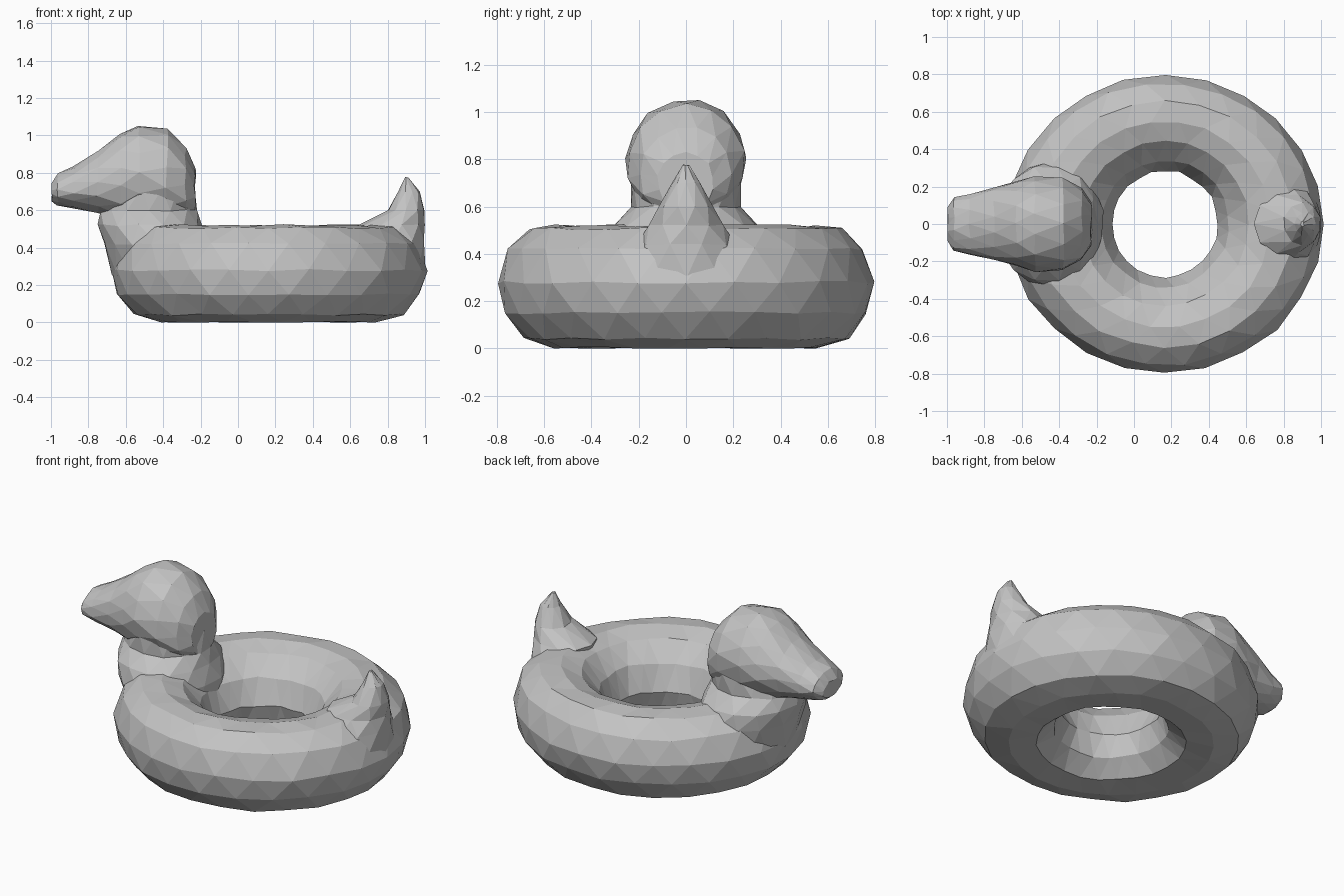
import bpy, bmesh, math, random
from mathutils import Vector

random.seed(4)
if "Cube" in bpy.data.objects:
    bpy.data.objects.remove(bpy.data.objects["Cube"])

GREY = (0.55, 0.55, 0.55, 1)
mat = bpy.data.materials.new("plain grey")
mat.use_nodes = True
mat.diffuse_color = GREY
bsdf = next(n for n in mat.node_tree.nodes if n.type == 'BSDF_PRINCIPLED')
bsdf.inputs["Base Color"].default_value = GREY


def skin(name, sections, place, sides, closed=False, jitter=0.006):
    """Join loops of points with staggered triangles; place(section, angle) gives a point."""
    bm = bmesh.new()
    loops = []
    for i, sec in enumerate(sections):
        loop = []
        for j in range(sides):
            p = Vector(place(sec, 2 * math.pi * (j + 0.5 * (i % 2)) / sides))
            p += Vector([random.uniform(-jitter, jitter) for _ in range(3)])
            p.z = max(p.z, 0)
            loop.append(bm.verts.new(p))
        loops.append(loop)
    n = len(loops)
    for i in range(n if closed else n - 1):
        a, b = loops[i], loops[(i + 1) % n]
        if i % 2:
            a, b = b, a
        for j in range(sides):
            k = (j + 1) % sides
            bm.faces.new((a[j], a[k], b[j]))
            bm.faces.new((a[k], b[k], b[j]))
    if not closed:
        bm.faces.new(loops[0])
        bm.faces.new(loops[-1])
    bmesh.ops.recalc_face_normals(bm, faces=bm.faces)
    mesh = bpy.data.meshes.new(name)
    bm.to_mesh(mesh)
    bm.free()
    mesh.materials.append(mat)
    obj = bpy.data.objects.new(name, mesh)
    bpy.context.collection.objects.link(obj)
    return obj


def around_ring(sec, t):
    # the ring is a little longer than wide on its outer side
    r, z = sec
    stretch = 1 + 0.12 * (r - 0.29)
    return 0.165 + r * stretch * math.cos(t), r * math.sin(t), z


def upright(sec, t):
    z, x, rx, ry = sec
    return x + rx * math.cos(t), ry * math.sin(t), z


def lengthwise(sec, t):
    x, z, ry, rz = sec
    return x, ry * math.sin(t), z + rz * math.cos(t)


# Swim ring: tube profile as (radius, height)
skin("swim_ring", [(0.285, 0.23), (0.34, 0.38), (0.44, 0.485), (0.55, 0.52),
                   (0.66, 0.505), (0.755, 0.42), (0.795, 0.28), (0.77, 0.15),
                   (0.69, 0.04), (0.56, 0), (0.41, 0.01), (0.32, 0.1)],
     around_ring, 24, closed=True)

# Neck: (height, centre x, half length, half width)
skin("neck", [(0.25, -0.42, 0.25, 0.3), (0.42, -0.44, 0.28, 0.34),
              (0.52, -0.47, 0.28, 0.31), (0.6, -0.475, 0.26, 0.23),
              (0.72, -0.46, 0.23, 0.235)], upright, 14)

# Head and beak: (x, centre height, half width, half height)
skin("head", [(-0.995, 0.695, 0.09, 0.05), (-0.965, 0.71, 0.14, 0.085),
              (-0.88, 0.72, 0.165, 0.115), (-0.75, 0.75, 0.195, 0.17),
              (-0.63, 0.78, 0.23, 0.23), (-0.53, 0.8, 0.255, 0.255),
              (-0.38, 0.775, 0.25, 0.255), (-0.28, 0.74, 0.195, 0.195),
              (-0.23, 0.7, 0.12, 0.13)], lengthwise, 14)

# Pointed tail: (height, centre x, half length, half width)
skin("tail", [(0.3, 0.85, 0.15, 0.24), (0.44, 0.83, 0.17, 0.21),
              (0.52, 0.82, 0.18, 0.165), (0.6, 0.9, 0.1, 0.115),
              (0.7, 0.915, 0.055, 0.06), (0.775, 0.9, 0.008, 0.012)],
     upright, 10, jitter=0.003)
